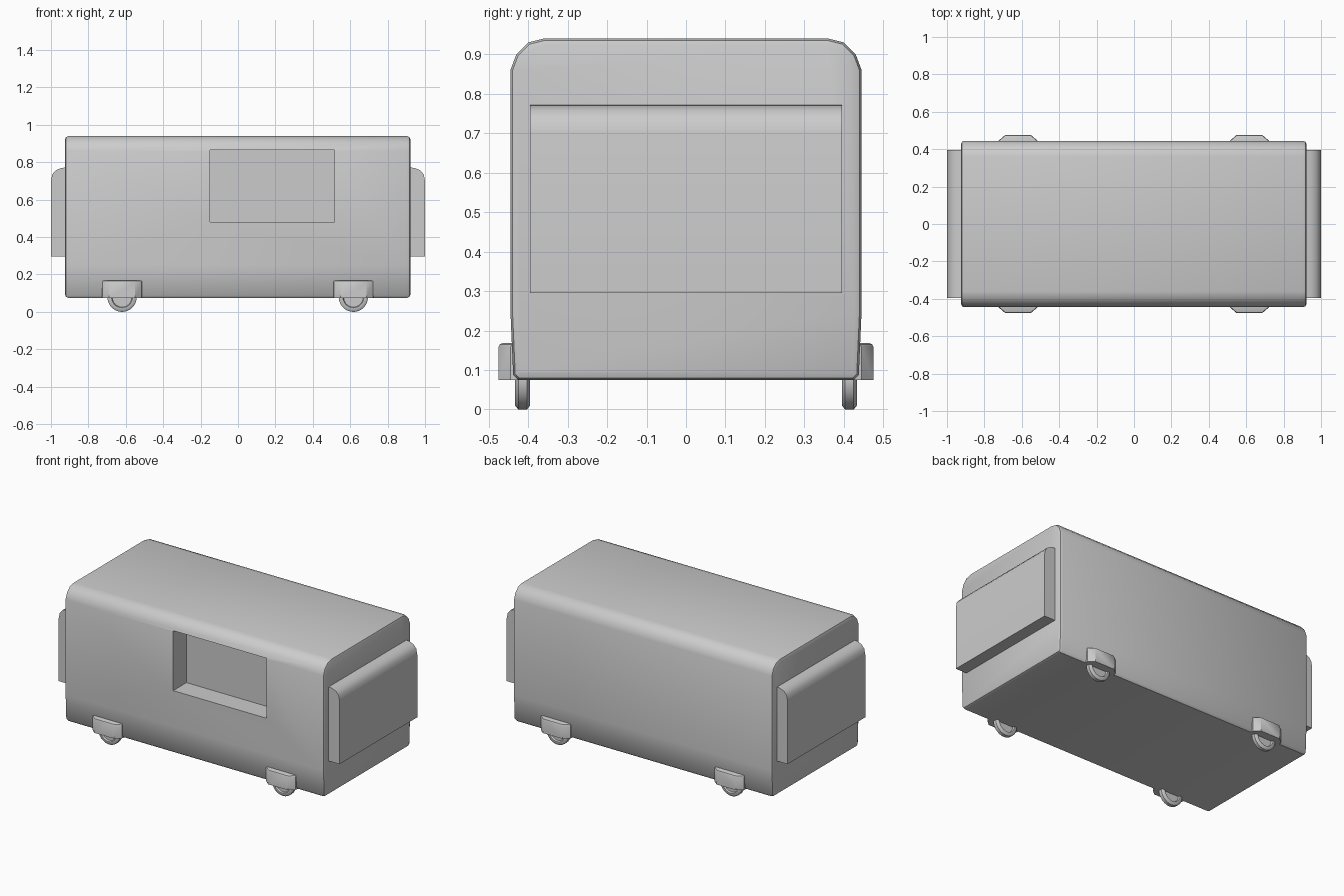
import bpy, bmesh, math
from mathutils import Vector

if "Cube" in bpy.data.objects:
    bpy.data.objects.remove(bpy.data.objects["Cube"])


def prism(name, profile, axis, a, b, bevel=0.0, segs=2, pick=None):
    """Extrude a 2D profile along an axis; optionally bevel picked edges."""
    def place(p, t):
        return {'X': (t, p[0], p[1]), 'Y': (p[0], t, p[1]), 'Z': (p[0], p[1], t)}[axis]
    bm = bmesh.new()
    lo = [bm.verts.new(place(p, a)) for p in profile]
    hi = [bm.verts.new(place(p, b)) for p in profile]
    n = len(profile)
    bm.faces.new(lo)
    bm.faces.new(hi)
    for i in range(n):
        j = (i + 1) % n
        bm.faces.new((lo[i], lo[j], hi[j], hi[i]))
    bmesh.ops.recalc_face_normals(bm, faces=bm.faces)
    if bevel:
        edges = [e for e in bm.edges if pick is None or pick(e)]
        bmesh.ops.bevel(bm, geom=edges, offset=bevel, segments=segs,
                        profile=0.5, affect='EDGES')
    return finish(name, bm)


def finish(name, bm):
    bmesh.ops.recalc_face_normals(bm, faces=bm.faces)
    me = bpy.data.meshes.new(name)
    bm.to_mesh(me)
    bm.free()
    ob = bpy.data.objects.new(name, me)
    bpy.context.collection.objects.link(ob)
    return ob


def smooth(ob, angle=40):
    bpy.ops.object.select_all(action='DESELECT')
    ob.select_set(True)
    bpy.context.view_layer.objects.active = ob
    bpy.ops.object.shade_smooth_by_angle(angle=math.radians(angle))


# Main body: rounded-roof cross-section, softened at both ends
half = [(0.425, 0.075), (0.438, 0.088), (0.445, 0.25), (0.445, 0.86),
        (0.43, 0.90), (0.40, 0.93), (0.36, 0.94)]
section = half + [(-y, z) for y, z in reversed(half)]
X0, X1 = -0.925, 0.922
body = prism("body", section, 'X', X0, X1, 0.018, 2,
             lambda e: abs(e.verts[0].co.x - e.verts[1].co.x) < 1e-5)

# Recessed serving window on the front side
cutter = prism("window_cutter", [(-0.15, 0.48), (0.515, 0.48), (0.515, 0.865), (-0.15, 0.865)],
               'Y', -0.6, -0.31)
cutter.hide_render = True
mod = body.modifiers.new("window", 'BOOLEAN')
mod.operation = 'DIFFERENCE'
mod.solver = 'EXACT'
mod.object = cutter
bpy.context.view_layer.objects.active = body
bpy.ops.object.modifier_apply(modifier=mod.name)
bpy.data.objects.remove(cutter, do_unlink=True)
smooth(body)

# End panels with rounded upper outer edge
panel = [(0.90, 0.295), (1.0, 0.295), (1.0, 0.70), (0.993, 0.735),
         (0.975, 0.757), (0.945, 0.77), (0.90, 0.773)]
for side, label in ((1, "right"), (-1, "left")):
    smooth(prism(label + "_end_panel", [(side * x, z) for x, z in panel], 'Y', -0.395, 0.395))


# Wheels: revolved tyre section with recessed hub on both faces
def wheel(name, x, y, z):
    sec = [(0.0, 0.008), (0.052, 0.008), (0.056, 0.019), (0.068, 0.019),
           (0.078, 0.011), (0.078, -0.011), (0.068, -0.019), (0.056, -0.019),
           (0.052, -0.008), (0.0, -0.008)]
    bm = bmesh.new()
    vs = [bm.verts.new((r, t, 0)) for r, t in sec]
    es = [bm.edges.new(p) for p in zip(vs, vs[1:])]
    bmesh.ops.spin(bm, geom=vs + es, cent=(0, 0, 0), axis=(0, 1, 0),
                   angle=2 * math.pi, steps=28)
    bmesh.ops.remove_doubles(bm, verts=bm.verts, dist=1e-4)
    bmesh.ops.translate(bm, verts=bm.verts, vec=Vector((x, y, z)))
    smooth(finish(name, bm))


# Wheel covers: tapered in plan, rounded along the top outer edge
for x, xl in ((-0.62, "left"), (0.617, "right")):
    for s, yl in ((-1, "front"), (1, "back")):
        plan = [(x - 0.108, s * 0.425), (x - 0.105, s * 0.445), (x - 0.07, s * 0.475),
                (x + 0.07, s * 0.475), (x + 0.105, s * 0.445), (x + 0.108, s * 0.425)]
        cover = prism(f"{yl}_{xl}_wheel_cover", plan, 'Z', 0.075, 0.168, 0.01, 2,
                      lambda e: all(v.co.z > 0.16 and abs(v.co.y) > 0.44 for v in e.verts))
        smooth(cover)
        wheel(f"{yl}_{xl}_wheel", x, s * 0.414, 0.078)
